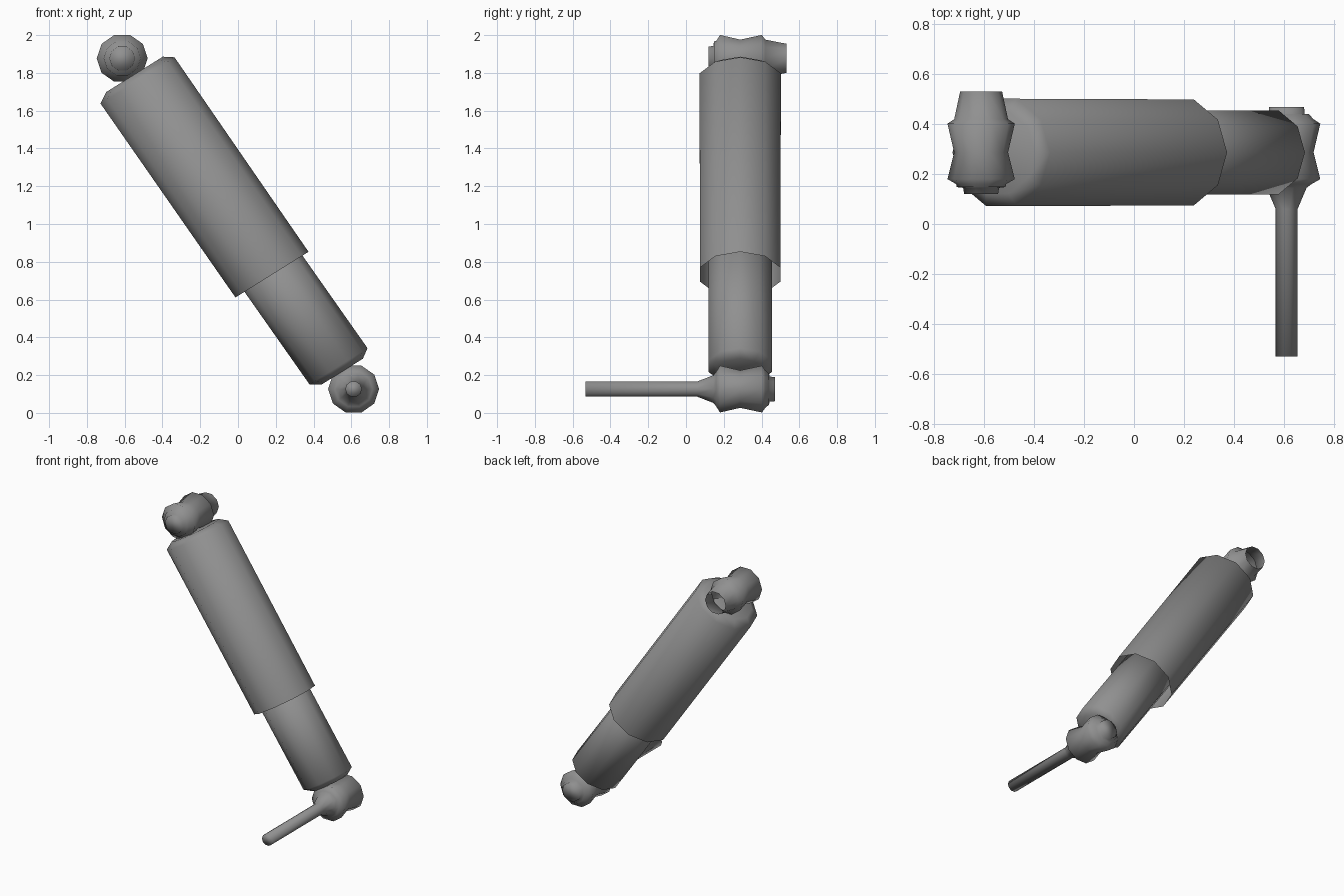
import bpy, bmesh, math
from mathutils import Vector

if "Cube" in bpy.data.objects:
    bpy.data.objects.remove(bpy.data.objects["Cube"])

SIDES = 10
Y0 = 0.287          # depth of the damper axis

# Dark grey metal for every part
dark = bpy.data.materials.new("dark_grey")
dark.diffuse_color = (0.28, 0.28, 0.28, 1)
dark.use_nodes = True
dark.node_tree.nodes["Principled BSDF"].inputs["Base Color"].default_value = dark.diffuse_color


def loft(name, rings, u, v, cap_start=True, cap_end=True):
    """Skin ten-sided rings given as (centre, radius); u and v span each ring."""
    bm = bmesh.new()
    loops = []
    for centre, r in rings:
        loop = []
        for i in range(SIDES):
            a = 2 * math.pi * i / SIDES
            loop.append(bm.verts.new(Vector(centre) + r * (math.cos(a) * u + math.sin(a) * v)))
        loops.append(loop)
    for a, b in zip(loops, loops[1:]):
        for i in range(SIDES):
            j = (i + 1) % SIDES
            bm.faces.new((a[i], a[j], b[j], b[i]))
    if cap_start:
        bm.faces.new(loops[0])
    if cap_end:
        bm.faces.new(loops[-1])
    bmesh.ops.recalc_face_normals(bm, faces=bm.faces)
    for f in bm.faces:
        f.smooth = True
    mesh = bpy.data.meshes.new(name)
    bm.to_mesh(mesh)
    bm.free()
    mesh.materials.append(dark)
    obj = bpy.data.objects.new(name, mesh)
    bpy.context.collection.objects.link(obj)
    return obj


def tube(name, points, **caps):
    """Slanted tube from (x, z, radius) points."""
    u = Vector((0.848, 0, 0.53))
    v = Vector((0, 0.98, 0))
    return loft(name, [((x, Y0, z), r) for x, z, r in points], u, v, **caps)


def turned(name, x, z, profile, **caps):
    """Mount turned about the y direction from (y, radius) points."""
    u = Vector((1, 0, 0))
    v = Vector((0, 0, 0.965))
    return loft(name, [((x, y, z), r) for y, r in profile], u, v, **caps)


# Dust cover, open at its lower end
tube("outer_tube", [(-0.548, 1.792, 0.177), (-0.532, 1.76, 0.231), (0.18, 0.732, 0.228)],
     cap_end=False)

# Damper body sliding inside the cover
tube("inner_tube", [(0.043, 0.943, 0.181), (0.532, 0.247, 0.181), (0.551, 0.218, 0.13)])

# Grooved bushing shared by both mounts
bushing = [(0.16, 0.10), (0.18, 0.135), (0.287, 0.108), (0.402, 0.135), (0.42, 0.108)]

# Upper mount: stepped stub at the front, open sleeve at the back
turned("upper_mount", -0.613, 1.877,
       [(0.12, 0.068), (0.145, 0.072), (0.148, 0.098)] + bushing + [(0.532, 0.084)],
       cap_end=False)

# Lower mount: long pin at the front, stepped stub at the back
turned("lower_mount", 0.612, 0.126,
       [(-0.532, 0.044), (0.06, 0.044), (0.145, 0.08)] + bushing
       + [(0.44, 0.09), (0.442, 0.072), (0.47, 0.07)])
